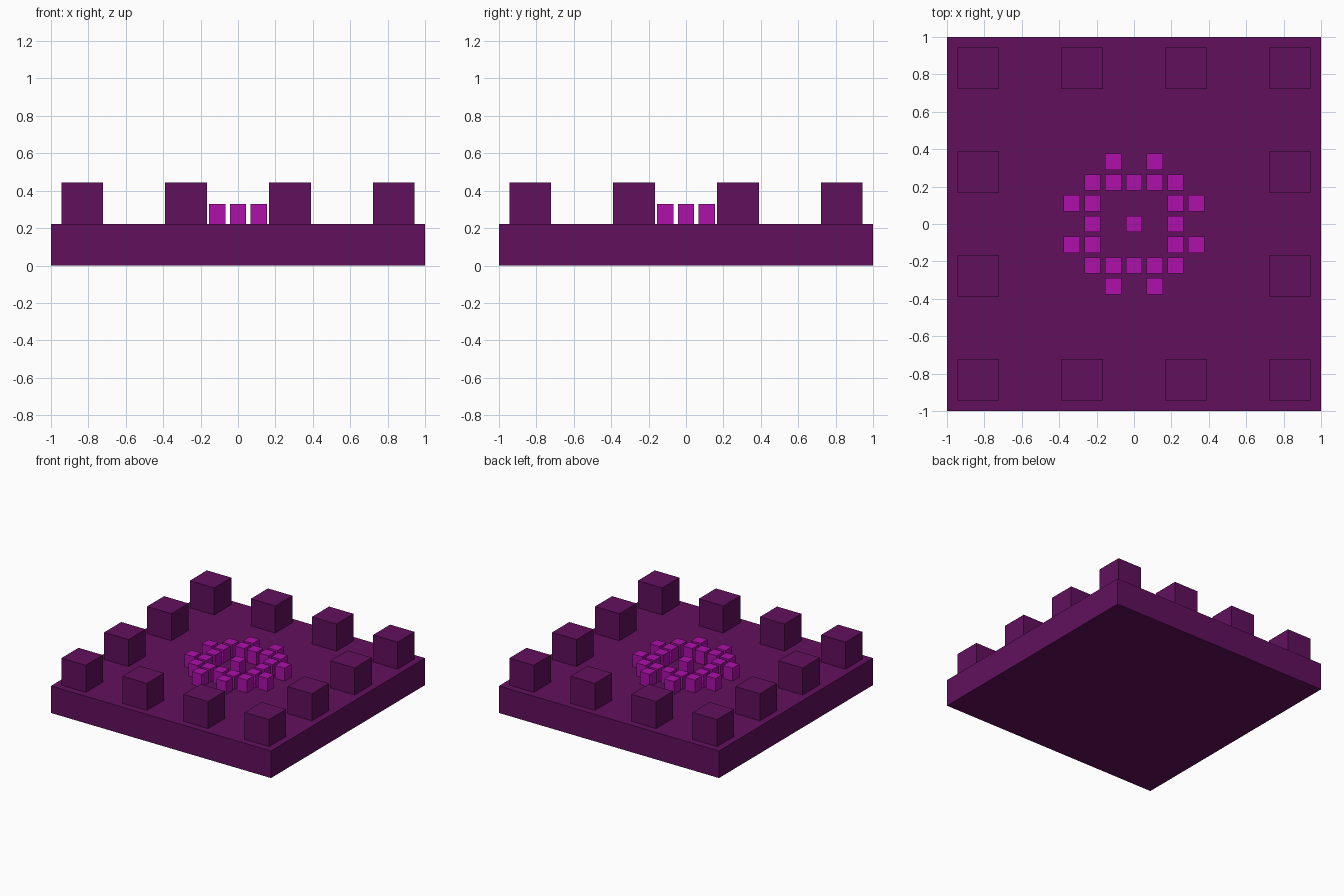
import bpy

if "Cube" in bpy.data.objects:
    bpy.data.objects.remove(bpy.data.objects["Cube"])


def material(name, color):
    mat = bpy.data.materials.new(name)
    mat.diffuse_color = color
    mat.use_nodes = True
    mat.node_tree.nodes["Principled BSDF"].inputs["Base Color"].default_value = mat.diffuse_color
    return mat


def box(name, center, size, mat):
    bpy.ops.mesh.primitive_cube_add(size=1, location=center)
    obj = bpy.context.object
    obj.name = name
    obj.scale = size
    bpy.ops.object.transform_apply(location=False, rotation=False, scale=True)
    obj.data.materials.append(mat)
    return obj


purple = material("dark_purple", (0.12, 0.005, 0.11, 1))
magenta = material("magenta", (0.42, 0.005, 0.40, 1))

BASE = 0.222

# Square base slab
box("base_slab", (0, 0, BASE / 2), (2, 2, BASE), purple)

# Ring of large blocks around the edge, four to a side
spots = (-0.833, -0.278, 0.278, 0.833)
for x in spots:
    for y in spots:
        if max(abs(x), abs(y)) > 0.5:
            box("border_block", (x, y, BASE * 1.5), (0.222, 0.222, BASE), purple)

# Small studs forming a gear-like ring with a centre stud
pattern = (
    ".X.X.".center(7, "."),
    ".XXXXX.",
    "XX...XX",
    ".X.X.X.",
    "XX...XX",
    ".XXXXX.",
    ".X.X.".center(7, "."),
)
STEP, WIDTH, HEIGHT = 0.111, 0.087, 0.106
for row, line in enumerate(pattern):
    for col, mark in enumerate(line):
        if mark == "X":
            box("small_stud", ((col - 3) * STEP, (3 - row) * STEP, BASE + HEIGHT / 2),
                (WIDTH, WIDTH, HEIGHT), magenta)
